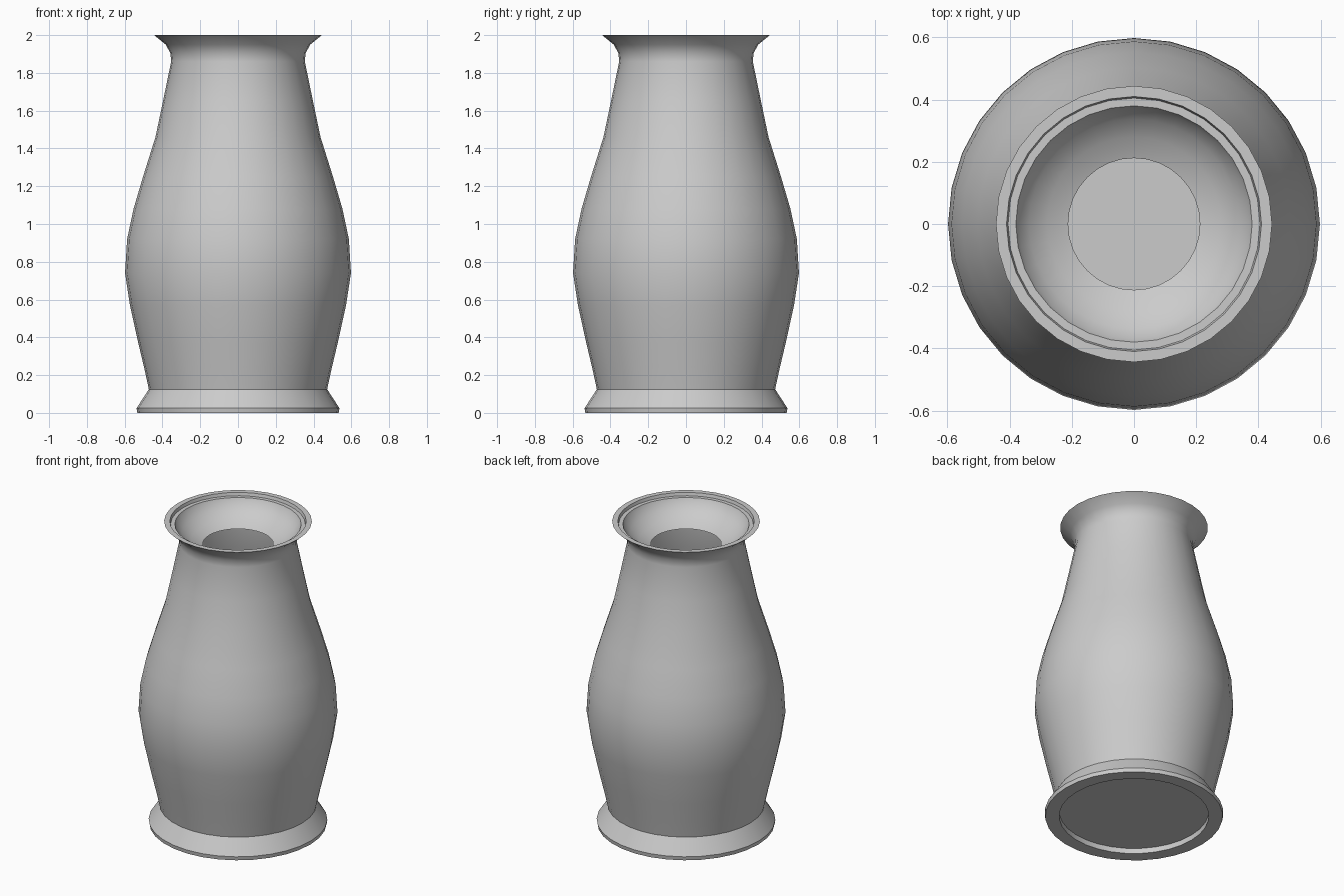
import bpy, bmesh, math

if "Cube" in bpy.data.objects:
    bpy.data.objects.remove(bpy.data.objects["Cube"])

SIDES = 32


def lathe(name, profile):
    """Spin an (r, z) profile around the z axis."""
    bm = bmesh.new()
    rings = []
    for r, z in profile:
        if r == 0:
            rings.append([bm.verts.new((0, 0, z))] * SIDES)
        else:
            rings.append([bm.verts.new((r * math.cos(2 * math.pi * i / SIDES),
                                        r * math.sin(2 * math.pi * i / SIDES), z))
                          for i in range(SIDES)])
    for a, b in zip(rings, rings[1:]):
        for i in range(SIDES):
            j = (i + 1) % SIDES
            quad = list(dict.fromkeys((a[i], a[j], b[j], b[i])))
            bm.faces.new(quad)
    mesh = bpy.data.meshes.new(name)
    bm.to_mesh(mesh)
    bm.free()
    obj = bpy.data.objects.new(name, mesh)
    bpy.context.collection.objects.link(obj)
    bpy.ops.object.select_all(action='DESELECT')
    obj.select_set(True)
    bpy.context.view_layer.objects.active = obj
    bpy.ops.object.shade_smooth_by_angle(angle=math.radians(30))
    return obj


# recessed base and flared foot
foot = [(0, 0.035), (0.45, 0.035), (0.45, 0), (0.533, 0), (0.537, 0.025), (0.472, 0.125)]
# swelling body narrowing to the neck
body = [(0.497, 0.24), (0.528, 0.37), (0.572, 0.57), (0.598, 0.74), (0.587, 0.92),
        (0.553, 1.08), (0.503, 1.25), (0.437, 1.46), (0.397, 1.65), (0.354, 1.86)]
# flared lip with a stepped rim
lip = [(0.358, 1.905), (0.383, 1.95), (0.444, 2.0), (0.41, 2.0), (0.405, 1.98), (0.38, 1.98)]
# funnel dropping into the open mouth
funnel = [(0.37, 1.958), (0.338, 1.92), (0.28, 1.877), (0.212, 1.85)]

lathe("vase", foot + body + lip + funnel)
